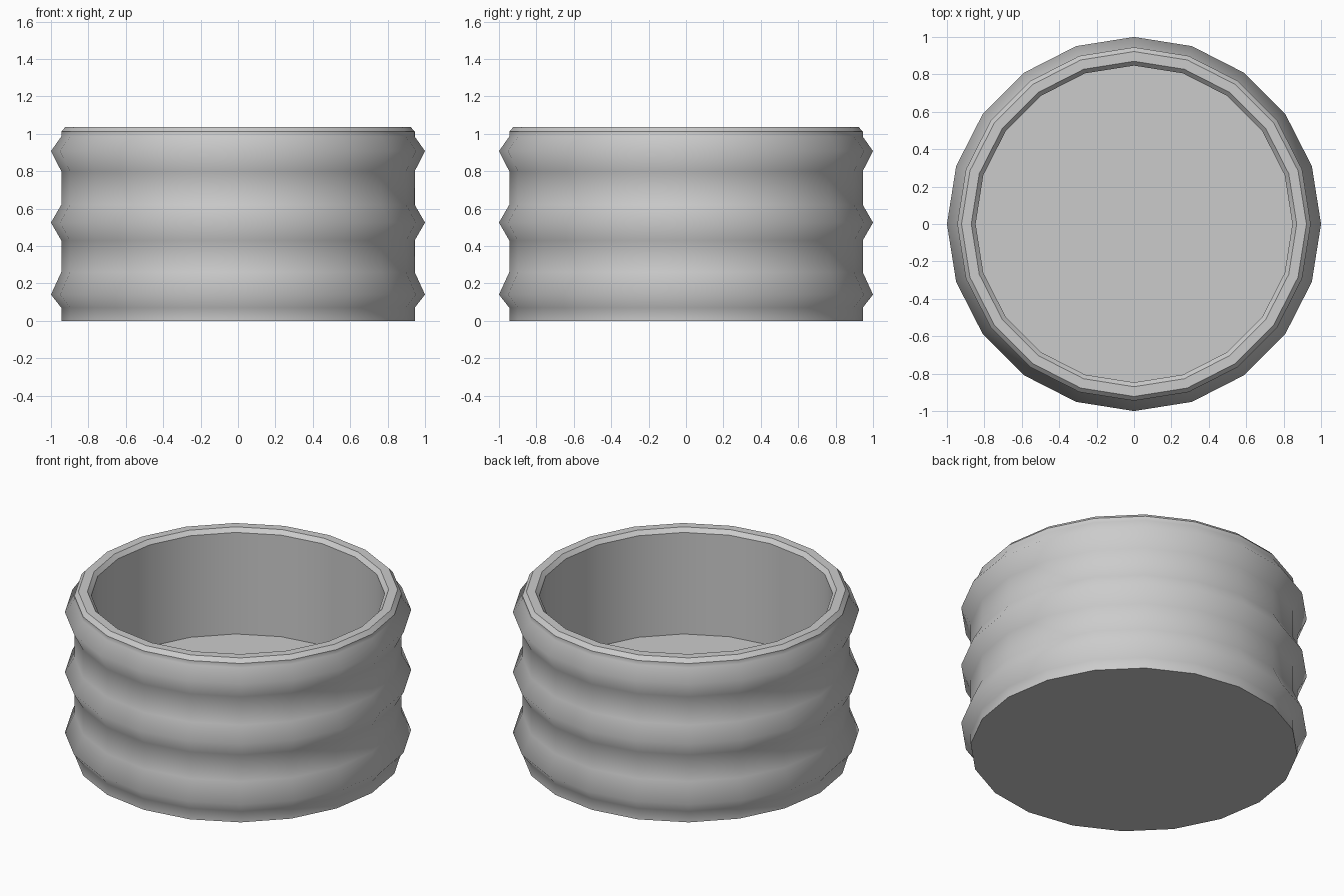
import bpy, bmesh
from math import sin, cos, pi

if "Cube" in bpy.data.objects:
    bpy.data.objects.remove(bpy.data.objects["Cube"])

SIDES = 20

# Profile points (radius, height, sharp ring edge), from base up and over the rim to the floor
profile = [(0.945, 0, True)]
for low, peak, high in ((0.07, 0.14, 0.26), (0.43, 0.525, 0.62), (0.80, 0.907, 0.985)):
    profile += [(0.945, low, False), (1.0, peak, False), (0.945, high, False)]
profile += [(0.945, 1.012, True), (0.922, 1.037, True), (0.87, 1.037, True),
            (0.847, 1.012, True), (0.847, 0.365, True)]

bm = bmesh.new()
rings = [[bm.verts.new((r * cos(2 * pi * i / SIDES), r * sin(2 * pi * i / SIDES), z))
          for i in range(SIDES)] for r, z, _ in profile]

# Ribbed wall, chamfered rim and inner wall
for a, b in zip(rings, rings[1:]):
    for i in range(SIDES):
        j = (i + 1) % SIDES
        bm.faces.new((a[i], a[j], b[j], b[i])).smooth = True

# Flat underside and raised inner floor
bm.faces.new(rings[0][::-1])
bm.faces.new(rings[-1])

# Crisp edges at base, rim and floor
for ring, (_, _, sharp) in zip(rings, profile):
    if sharp:
        for i in range(SIDES):
            bm.edges.get((ring[i], ring[(i + 1) % SIDES])).smooth = False

mesh = bpy.data.meshes.new("ribbed_cup")
bm.to_mesh(mesh)
bm.free()
cup = bpy.data.objects.new("ribbed_cup", mesh)
bpy.context.collection.objects.link(cup)
